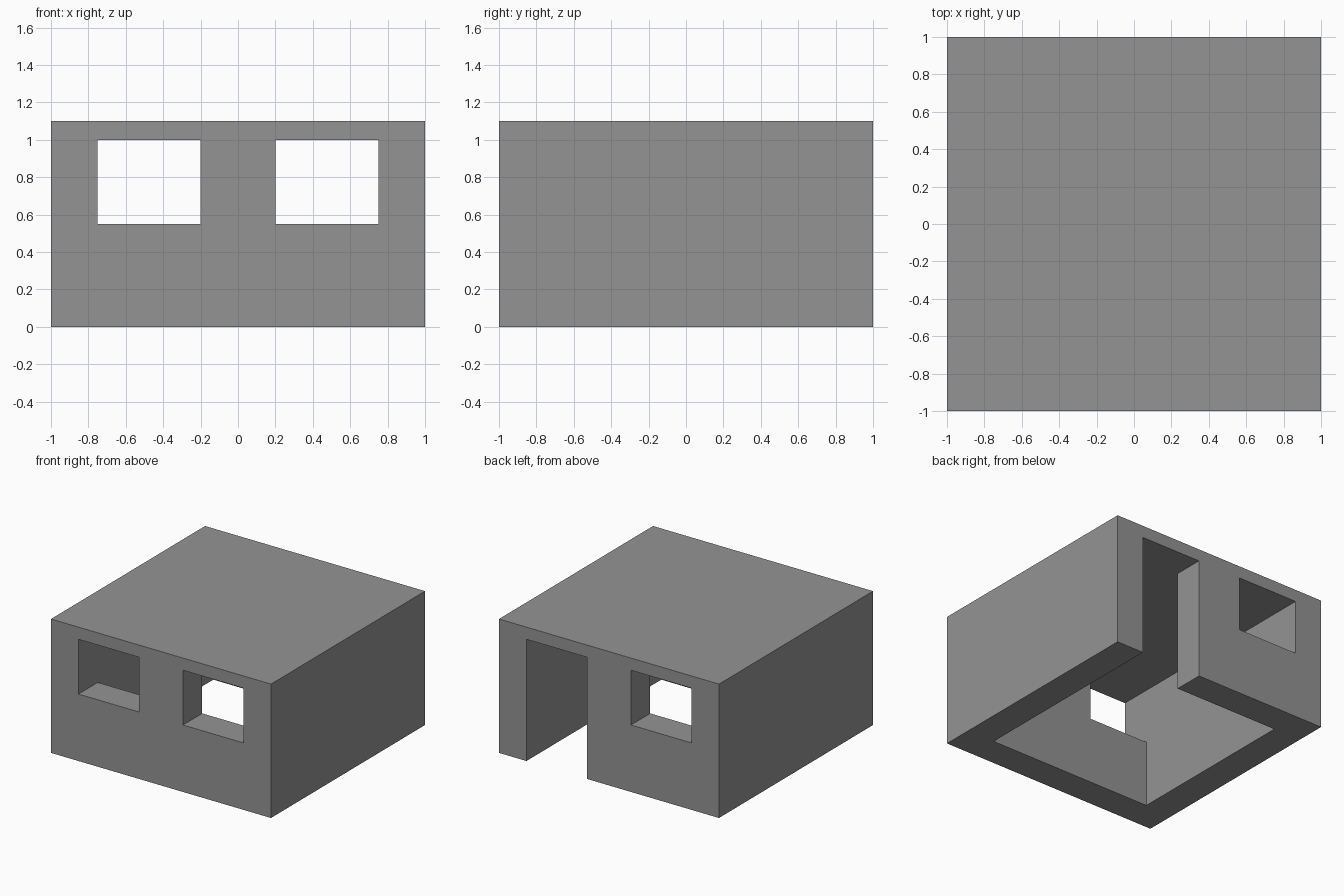
import bpy, bmesh

if "Cube" in bpy.data.objects:
    bpy.data.objects.remove(bpy.data.objects["Cube"])

# Grid planes: outer faces, inner wall faces and opening edges
XS = [-1, -0.75, -0.2, 0.2, 0.75, 1]
YS = [-1, -0.75, 0.75, 1]
ZS = [0, 0.55, 1, 1.1]
GRID = (XS, YS, ZS)


def solid(c):
    """True where a grid cell is filled with wall or roof."""
    i, j, k = c
    if not all(0 <= n < len(g) - 1 for n, g in zip(c, GRID)):
        return False
    if k == 2:                       # roof slab
        return True
    if i in (0, 4):                  # side walls
        return True
    if j == 1:                       # open room
        return False
    if i in (1, 3) and k == 1:       # windows and upper doorway
        return False
    if (i, j, k) == (3, 2, 0):       # lower doorway in the back wall
        return False
    return True


bm = bmesh.new()

# Skin only the boundary between filled and empty cells
for i in range(len(XS) - 1):
    for j in range(len(YS) - 1):
        for k in range(len(ZS) - 1):
            c = (i, j, k)
            if not solid(c):
                continue
            for axis in range(3):
                for side in (0, 1):
                    n = list(c)
                    n[axis] += 2 * side - 1
                    if solid(n):
                        continue
                    u, v = (axis + 1) % 3, (axis + 2) % 3
                    verts = []
                    for du, dv in ((0, 0), (1, 0), (1, 1), (0, 1)):
                        p = list(c)
                        p[axis] += side
                        p[u] += du
                        p[v] += dv
                        verts.append(bm.verts.new([g[q] for g, q in zip(GRID, p)]))
                    bm.faces.new(verts if side else verts[::-1])

# Weld and merge coplanar faces into clean flat walls
bmesh.ops.remove_doubles(bm, verts=bm.verts, dist=1e-4)
bmesh.ops.dissolve_limit(bm, angle_limit=0.01, verts=bm.verts, edges=bm.edges)
# Split faces so walls with openings triangulate cleanly
bmesh.ops.triangulate(bm, faces=[f for f in bm.faces if len(f.verts) > 4])

mesh = bpy.data.meshes.new("bunker_shell")
bm.to_mesh(mesh)
bm.free()

# Dark concrete colour
concrete = bpy.data.materials.new("dark_concrete")
concrete.diffuse_color = (0.295, 0.295, 0.295, 1)
concrete.use_nodes = True
concrete.node_tree.nodes["Principled BSDF"].inputs["Base Color"].default_value = concrete.diffuse_color
mesh.materials.append(concrete)

bpy.context.collection.objects.link(bpy.data.objects.new("bunker_shell", mesh))
